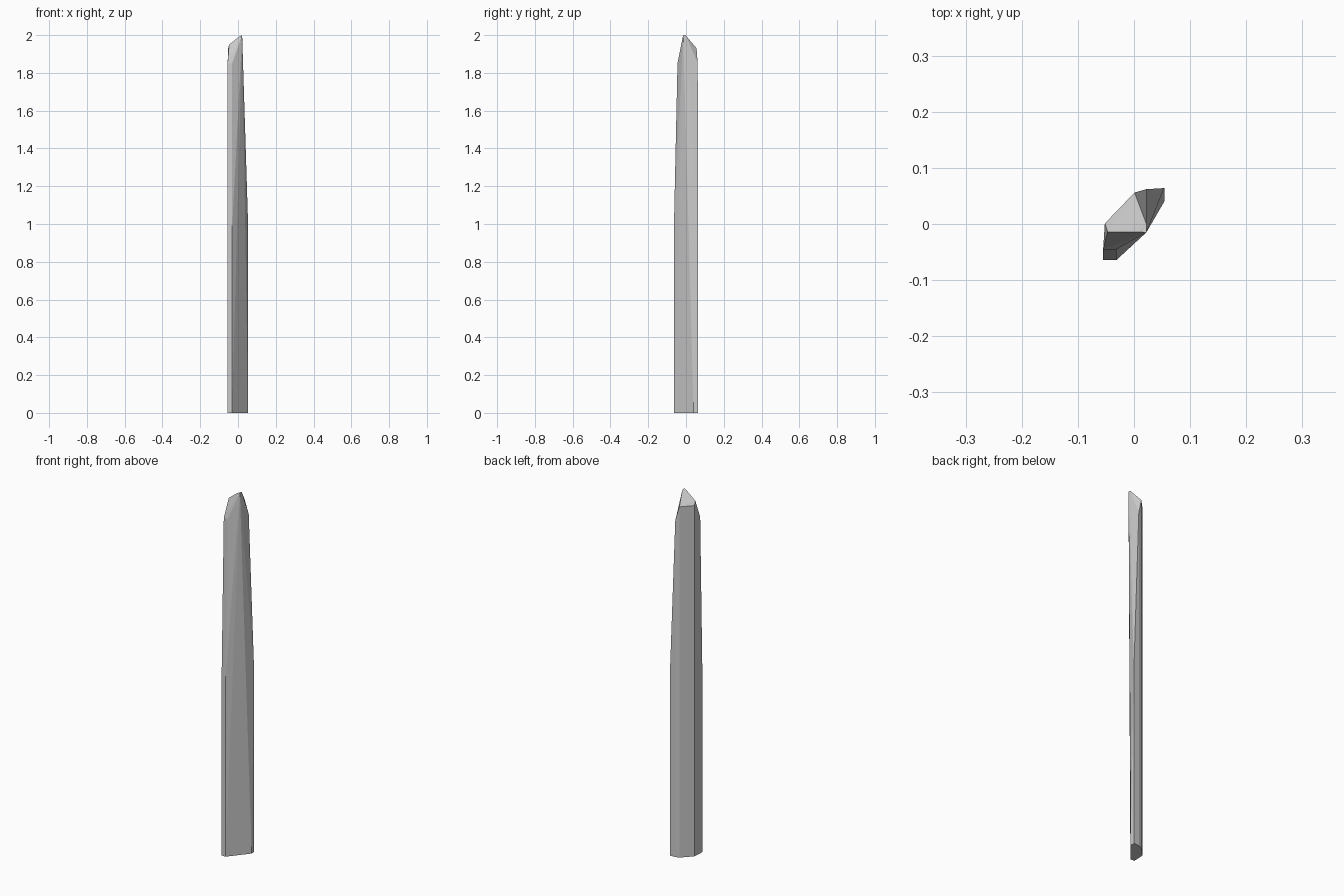
import bpy, bmesh

if "Cube" in bpy.data.objects:
    bpy.data.objects.remove(bpy.data.objects["Cube"])

# Vertical wall lines of the shard: x, y, top height
walls = [
    (-0.055, -0.064, 0.98),
    (-0.031, -0.064, 0.98),
    (0.054, 0.040, 0.05),
    (0.054, 0.064, 0.98),
    (0.022, 0.062, 1.85),
    (0.001, 0.056, 1.93),
    (-0.052, 0.001, 1.93),
    (-0.055, -0.045, 1.85),
]
# Chipped tip and shoulder corners
tip = [
    (0.022, -0.015, 2.0), (0.022, 0.0, 1.997), (0.003, -0.014, 1.99),
    (-0.047, -0.014, 1.95), (-0.031, -0.045, 1.85),
]

bm = bmesh.new()
for x, y, h in walls:
    bm.verts.new((x, y, 0))
    bm.verts.new((x, y, h))
for p in tip:
    bm.verts.new(p)

# Faceted convex body
res = bmesh.ops.convex_hull(bm, input=bm.verts[:])
junk = {g for g in res["geom_interior"] + res["geom_unused"]
        if isinstance(g, bmesh.types.BMVert)}
bmesh.ops.delete(bm, geom=list(junk), context='VERTS')
bmesh.ops.dissolve_limit(bm, angle_limit=0.01, verts=bm.verts[:], edges=bm.edges[:])
bmesh.ops.recalc_face_normals(bm, faces=bm.faces[:])

mesh = bpy.data.meshes.new("faceted_shard")
bm.to_mesh(mesh)
bm.free()
bpy.context.collection.objects.link(bpy.data.objects.new("faceted_shard", mesh))
